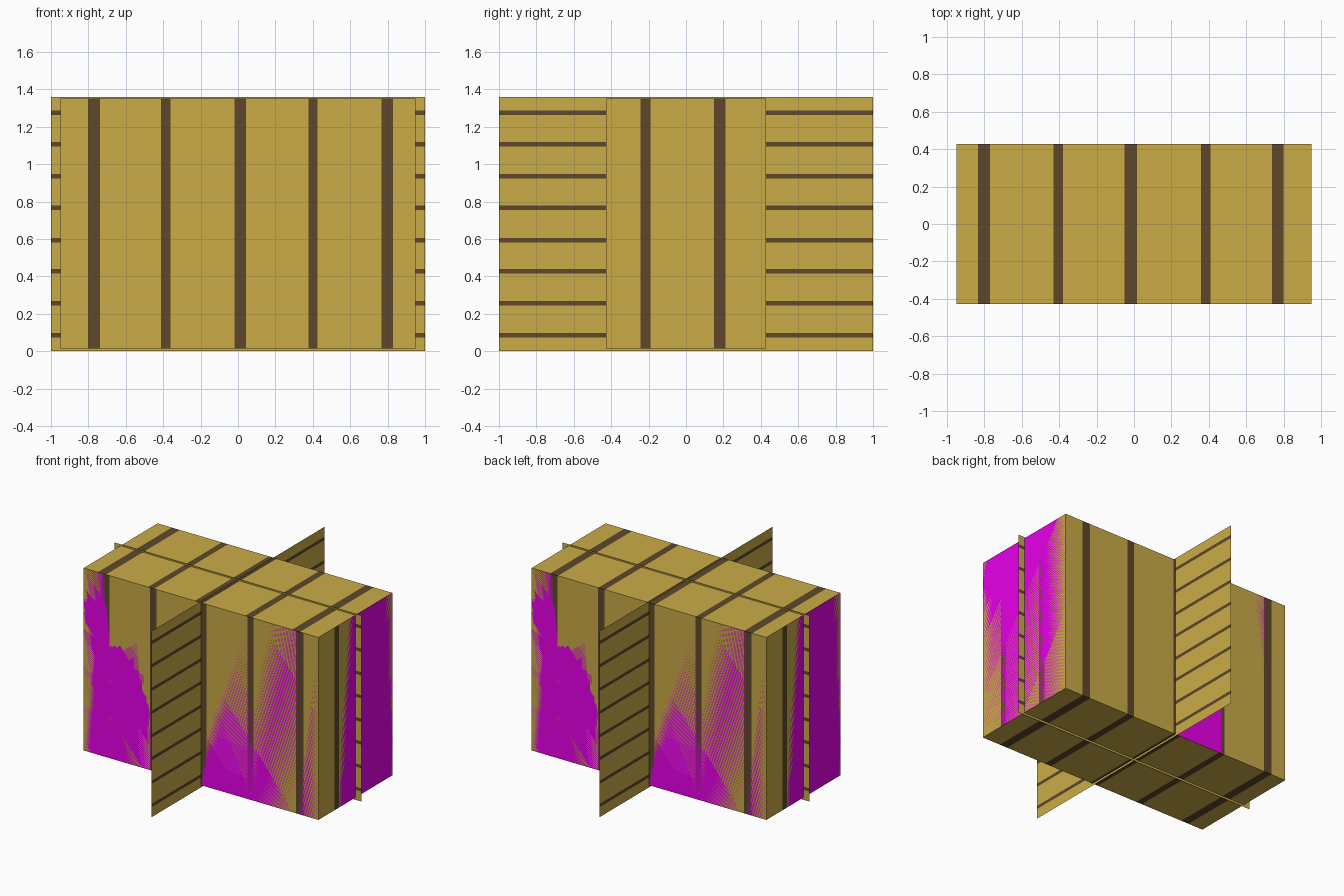
import bpy, bmesh
from mathutils import Vector

if "Cube" in bpy.data.objects:
    bpy.data.objects.remove(bpy.data.objects["Cube"])


def material(name, color):
    m = bpy.data.materials.new(name)
    m.diffuse_color = (*color, 1)
    m.use_nodes = True
    m.node_tree.nodes["Principled BSDF"].inputs["Base Color"].default_value = m.diffuse_color
    return m


MATS = [material("straw", (0.59, 0.415, 0.064)),
        material("dark_band", (0.11, 0.064, 0.024)),
        material("magenta", (1, 0, 1))]

HX, HY, Z0, Z1 = 0.95, 0.427, 0.015, 1.35     # bale body
SHEET_H, SHEET_T = 1.36, 0.0005               # crossing straw sheets


def striped_panel(bm, origin, along, across, bands, mats=(0, 1)):
    """Rectangle split along one direction; bands are (start, end) distances."""
    origin, along, across = Vector(origin), Vector(along), Vector(across)
    length = along.length
    cuts = [0] + [v for band in sorted(bands) for v in band] + [length]
    for i, (a, b) in enumerate(zip(cuts, cuts[1:])):
        p, q = origin + along * (a / length), origin + along * (b / length)
        face = bm.faces.new([bm.verts.new(c) for c in (p, q, q + across, p + across)])
        face.material_index = mats[i % 2]


def finish(bm, name):
    bmesh.ops.remove_doubles(bm, verts=bm.verts, dist=1e-5)
    mesh = bpy.data.meshes.new(name)
    bm.to_mesh(mesh)
    bm.free()
    for m in MATS:
        mesh.materials.append(m)
    obj = bpy.data.objects.new(name, mesh)
    bpy.context.collection.objects.link(obj)


# Bale body: strap bands are cut into every side
def shifted(bands, half):
    return [(a + half, b + half) for a, b in bands]


LONG = shifted([(-.803, -.739), (-.413, -.36), (-.018, .044), (.377, .426), (.768, .83)], HX)
TOP = shifted([(-.835, -.77), (-.43, -.38), (-.05, .015), (.357, .41), (.737, .8)], HX)
END = shifted([(-.242, -.189), (.15, .21)], HY)
X, Y, Z = Vector((2 * HX, 0, 0)), Vector((0, 2 * HY, 0)), Vector((0, 0, Z1 - Z0))
SIDES = [((-HX, -HY, Z0), X, LONG), ((HX, HY, Z0), -X, LONG),   # front, back
         ((HX, -HY, Z0), Y, END), ((-HX, HY, Z0), -Y, END)]     # right, left

bm = bmesh.new()
for corner, along, bands in SIDES:
    striped_panel(bm, corner, along, Z, bands)
striped_panel(bm, (-HX, -HY, Z1), X, Y, TOP)      # top
striped_panel(bm, (HX, -HY, Z0), -X, Y, LONG)     # bottom
finish(bm, "bale_body")

# Magenta liner sharing the four side walls of the bale
bm = bmesh.new()
for corner, along, bands in SIDES:
    striped_panel(bm, corner, along, Z, [], mats=(2, 2))
finish(bm, "side_liner")

# Two crossing upright sheets with level bands, modelled on both sides
LEVELS = [(z - .012, z + .012) for z in (.085, .255, .428, .594, .766, .934, 1.106, 1.276)]
UP = Vector((0, 0, SHEET_H))
for name, u, n in (("long_sheet", Vector((1, 0, 0)), Vector((0, 1, 0))),
                   ("cross_sheet", Vector((0, 1, 0)), Vector((-1, 0, 0)))):
    bm = bmesh.new()
    striped_panel(bm, u - n * SHEET_T, UP, -2 * u, LEVELS)
    striped_panel(bm, -u + n * SHEET_T, UP, 2 * u, LEVELS)
    finish(bm, name)
